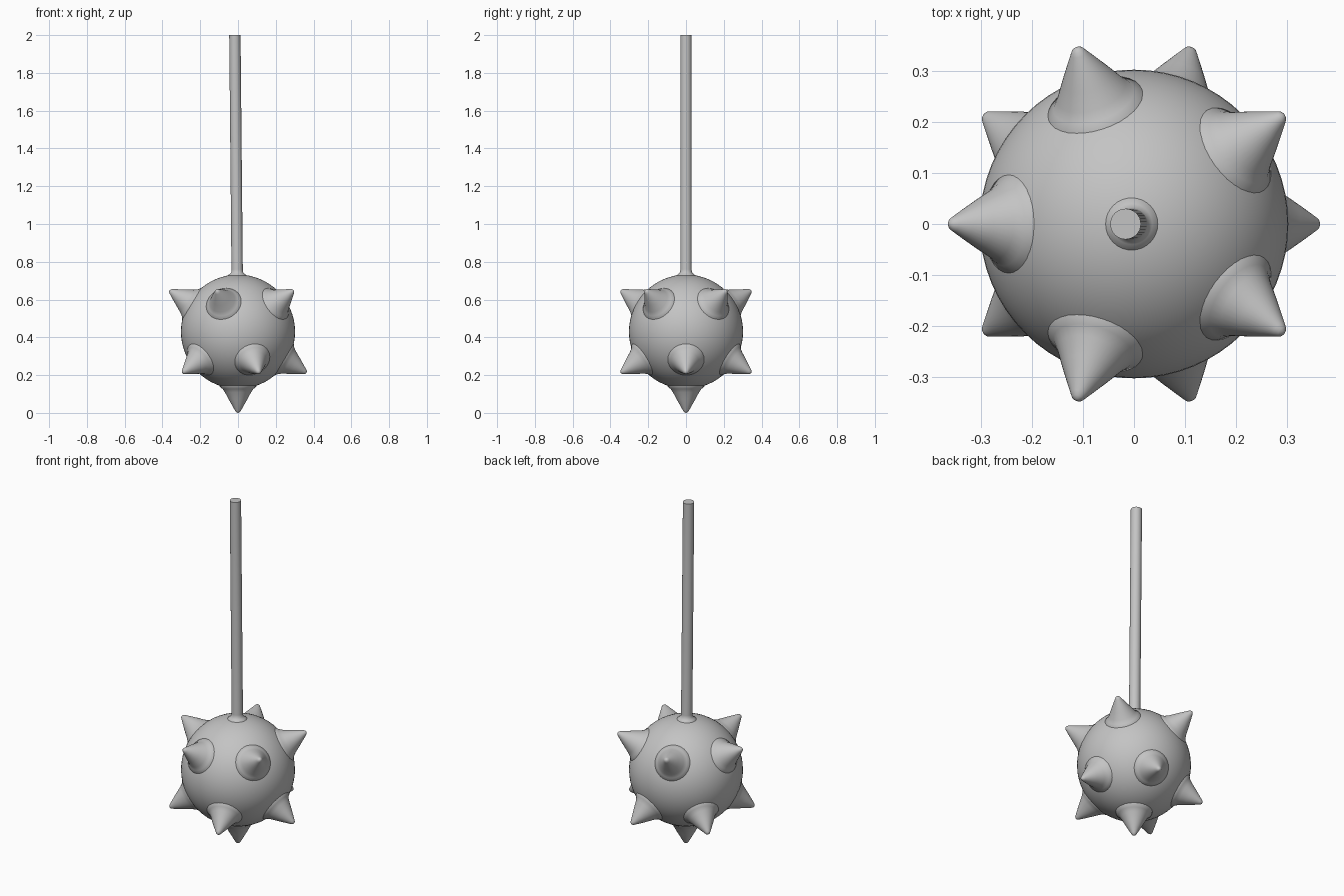
import bpy, bmesh, math
from mathutils import Vector

cube = bpy.data.objects.get("Cube")
if cube:
    bpy.data.objects.remove(cube, do_unlink=True)

CENTER = Vector((0, 0, 0.43))
BALL_RADIUS = 0.302

steel = bpy.data.materials.new("grey_steel")
steel.use_nodes = True
steel.diffuse_color = (0.55, 0.55, 0.55, 1)
steel.node_tree.nodes["Principled BSDF"].inputs["Base Color"].default_value = steel.diffuse_color


def finish(bm, name):
    """Turn a bmesh into a smooth grey object."""
    bmesh.ops.recalc_face_normals(bm, faces=bm.faces)
    mesh = bpy.data.meshes.new(name)
    bm.to_mesh(mesh)
    bm.free()
    mesh.materials.append(steel)
    obj = bpy.data.objects.new(name, mesh)
    bpy.context.collection.objects.link(obj)
    bpy.ops.object.select_all(action='DESELECT')
    obj.select_set(True)
    bpy.context.view_layer.objects.active = obj
    bpy.ops.object.shade_smooth_by_angle(angle=math.radians(50))
    return obj


def lathe(name, profile, origin, direction, sides=32):
    """Revolve (radius, distance) points around an axis, closing both ends."""
    bm = bmesh.new()
    turn = Vector(direction).to_track_quat('Z', 'Y')
    rings = []
    for radius, dist in profile:
        ring = []
        for i in range(sides):
            a = math.tau * i / sides
            p = Vector((radius * math.cos(a), radius * math.sin(a), dist))
            ring.append(bm.verts.new(origin + turn @ p))
        rings.append(ring)
    for low, high in zip(rings, rings[1:]):
        for i in range(sides):
            j = (i + 1) % sides
            bm.faces.new((low[i], low[j], high[j], high[i]))
    bm.faces.new(rings[0])
    bm.faces.new(rings[-1])
    return finish(bm, name)


# Round head
bm = bmesh.new()
bmesh.ops.create_uvsphere(bm, u_segments=64, v_segments=32, radius=BALL_RADIUS)
bmesh.ops.translate(bm, vec=CENTER, verts=bm.verts)
finish(bm, "ball")

# Spikes flare out of the ball and end in a small rounded tip
spike = [(0.1, 0.27), (0.096, 0.287), (0.082, 0.298), (0.069, 0.316), (0.05, 0.351),
         (0.03, 0.386), (0.016, 0.41), (0.011, 0.418), (0.005, 0.422), (0.001, 0.423)]
tilt = math.radians(31)
for row, sign, start in (("upper", 1, 36), ("lower", -1, 0)):
    for k in range(5):
        a = math.radians(start + 72 * k)
        d = (math.cos(a) * math.cos(tilt), math.sin(a) * math.cos(tilt), sign * math.sin(tilt))
        lathe(f"{row}_spike_{k + 1}", spike, CENTER, d)
stretch = CENTER.z / spike[-1][1]
lathe("bottom_spike", [(r, d * stretch) for r, d in spike], CENTER, (0, 0, -1))

# Slightly leaning handle with a small flare where it joins the ball
foot, tip = Vector((-0.004, 0, 0.70)), Vector((-0.0165, 0, 2.0))
axis = tip - foot
lathe("handle", [(0.06, 0), (0.056, 0.024), (0.04, 0.035), (0.031, 0.045),
                 (0.03, 0.06), (0.03, axis.length)], foot, axis)
